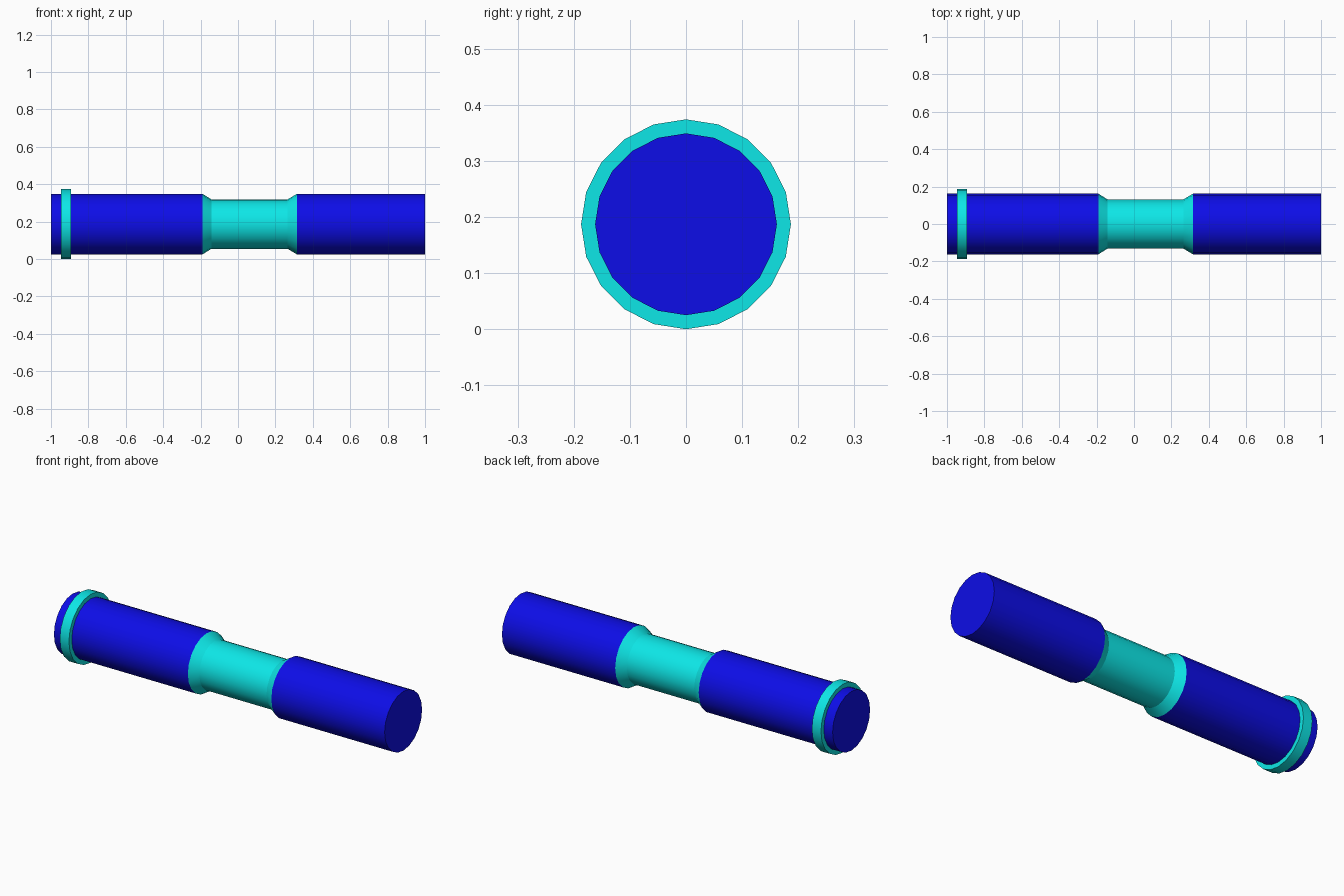
import bpy, bmesh, math

if "Cube" in bpy.data.objects:
    bpy.data.objects.remove(bpy.data.objects["Cube"])

SIDES = 20
AXIS_Z = 0.187


def material(name, rgb):
    m = bpy.data.materials.new(name)
    m.diffuse_color = (*rgb, 1)
    m.use_nodes = True
    m.node_tree.nodes["Principled BSDF"].inputs["Base Color"].default_value = m.diffuse_color
    return m


BLUE = material("blue", (0.004, 0.004, 0.8))
CYAN = material("cyan", (0.004, 0.8, 0.8))


def lathe(name, profile, mat, cap_start=False, cap_end=False):
    """Spin (x, radius) points around the long axis, left to right."""
    bm = bmesh.new()
    angles = [2 * math.pi * i / SIDES for i in range(SIDES)]
    rings = [[bm.verts.new((x, r * math.sin(a), r * math.cos(a))) for a in angles]
             for x, r in profile]
    for a, b in zip(rings, rings[1:]):
        for i in range(SIDES):
            j = (i + 1) % SIDES
            bm.faces.new((a[i], b[i], b[j], a[j]))
    if cap_start:
        bm.faces.new(rings[0])
    if cap_end:
        bm.faces.new(rings[-1][::-1])
    mesh = bpy.data.meshes.new(name)
    bm.to_mesh(mesh)
    bm.free()
    mesh.materials.append(mat)
    obj = bpy.data.objects.new(name, mesh)
    obj.location.z = AXIS_Z
    bpy.context.collection.objects.link(obj)
    bpy.ops.object.select_all(action='DESELECT')
    obj.select_set(True)
    bpy.context.view_layer.objects.active = obj
    bpy.ops.object.shade_smooth_by_angle(angle=math.radians(25))
    return obj


R_BODY, R_NECK, R_RING = 0.162, 0.132, 0.187

# Handle halves
lathe("left_barrel", [(-1, R_BODY), (-0.19, R_BODY)], BLUE, cap_start=True)
lathe("right_barrel", [(0.315, R_BODY), (1, R_BODY)], BLUE, cap_end=True)

# Recessed neck with sloped shoulders
lathe("neck", [(-0.19, R_BODY), (-0.142, R_NECK), (0.265, R_NECK), (0.315, R_BODY)], CYAN)

# Raised band near the left end
lathe("end_ring", [(-0.947, R_BODY), (-0.947, R_RING), (-0.892, R_RING), (-0.892, R_BODY)], CYAN)
